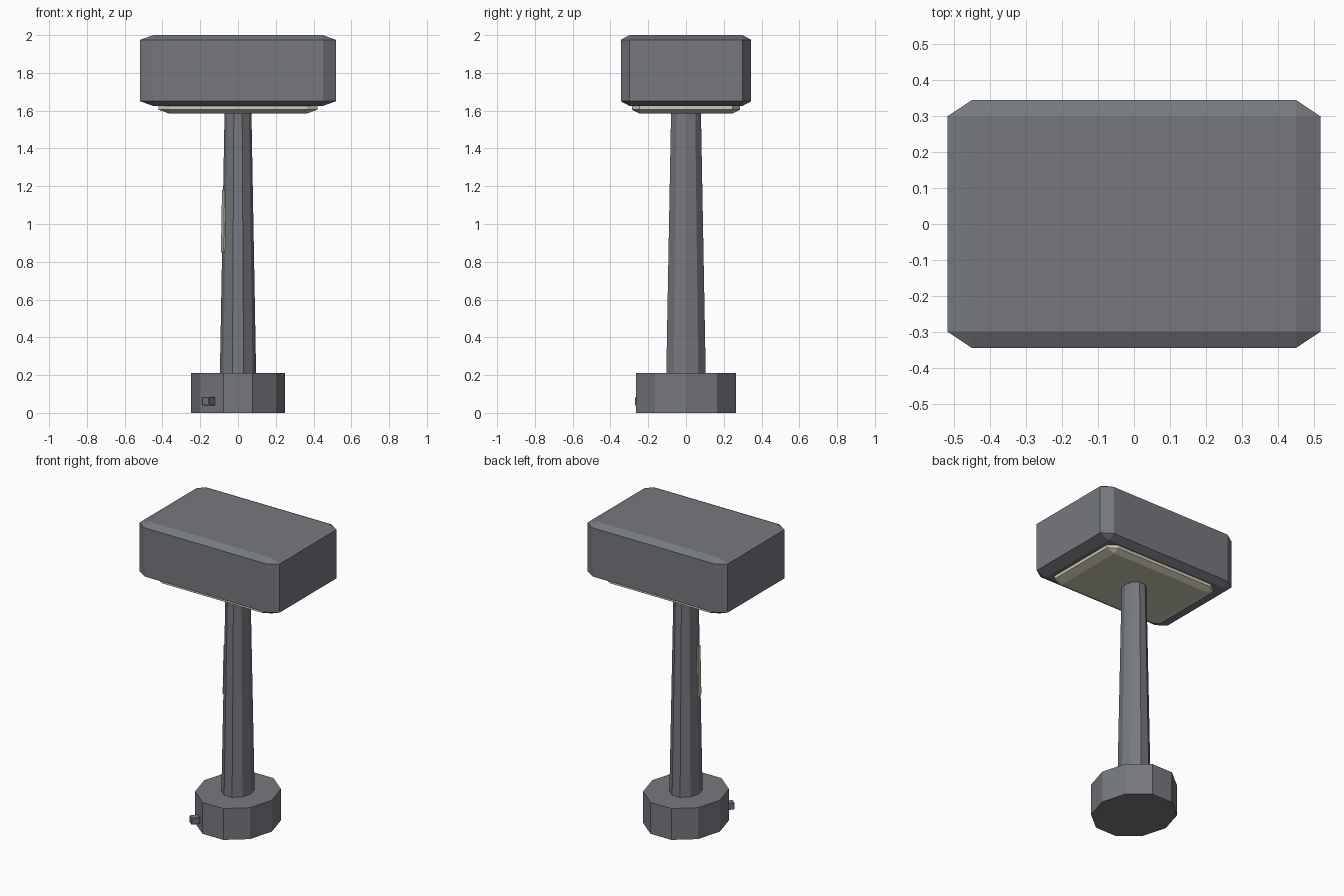
import bpy, bmesh, math
from mathutils import Matrix, Vector

old = bpy.data.objects.get("Cube")
if old:
    bpy.data.objects.remove(old, do_unlink=True)


def material(name, rgb):
    mat = bpy.data.materials.new(name)
    mat.use_nodes = True
    mat.diffuse_color = (*rgb, 1)
    mat.node_tree.nodes["Principled BSDF"].inputs["Base Color"].default_value = (*rgb, 1)
    return mat


grey = material("slate grey", (0.18, 0.19, 0.21))
cream = material("cream lens", (0.62, 0.59, 0.47))


def finish(bm, name, mat, matrix=Matrix()):
    bm.transform(matrix)
    bmesh.ops.recalc_face_normals(bm, faces=bm.faces)
    mesh = bpy.data.meshes.new(name)
    bm.to_mesh(mesh)
    bm.free()
    mesh.materials.append(mat)
    obj = bpy.data.objects.new(name, mesh)
    bpy.context.collection.objects.link(obj)
    return obj


def chamfered_box(name, mat, centre, half, rotation=Matrix()):
    """Unit box chamfered first, then stretched, so chamfers follow each size."""
    bm = bmesh.new()
    bmesh.ops.create_cube(bm, size=2)
    bmesh.ops.bevel(bm, geom=bm.edges[:], offset=0.133, segments=1, affect='EDGES')
    place = Matrix.Translation(centre) @ rotation @ Matrix.Diagonal((*half, 1))
    return finish(bm, name, mat, place)


def oval_column(name, mat, z0, z1, low, high, sides=10):
    """Ten-sided oval column, low and high are its (x, y) radii."""
    bm = bmesh.new()
    rings = []
    for z, (rx, ry) in ((z0, low), (z1, high)):
        turns = [2 * math.pi * k / sides for k in range(sides)]
        rings.append([bm.verts.new((rx * math.cos(a), ry * math.sin(a), z)) for a in turns])
        bm.faces.new(rings[-1])
    for k in range(sides):
        n = (k + 1) % sides
        bm.faces.new((rings[0][k], rings[0][n], rings[1][n], rings[1][k]))
    return finish(bm, name, mat)


def facing(normal):
    """Rotation taking local x to the given outward direction, local z staying upward."""
    x = Vector(normal).normalized()
    y = Vector((0, 0, 1)).cross(x).normalized()
    return Matrix((x, y, x.cross(y))).transposed().to_4x4()


# Foot and tapering stem
oval_column("base", grey, 0, 0.21, (0.25, 0.279), (0.25, 0.279))
oval_column("stem", grey, 0.2, 1.6, (0.096, 0.11), (0.071, 0.083))

# Lamp head with the light panel set into its underside
chamfered_box("lamp_head", grey, (0, 0, 1.8125), (0.518, 0.345, 0.1875))
chamfered_box("light_panel", cream, (0, 0, 1.735), (0.42, 0.285, 0.15))

# Indicator strip following the stem's slope
chamfered_box("indicator_strip", cream, (-0.074, -0.027, 1.015),
              (0.008, 0.024, 0.165), facing((-0.96, -0.28, 0.018)))

# Small switch on the foot
chamfered_box("switch", grey, (-0.156, -0.236, 0.062),
              (0.027, 0.024, 0.022), facing((-0.62, -0.78, 0)))
